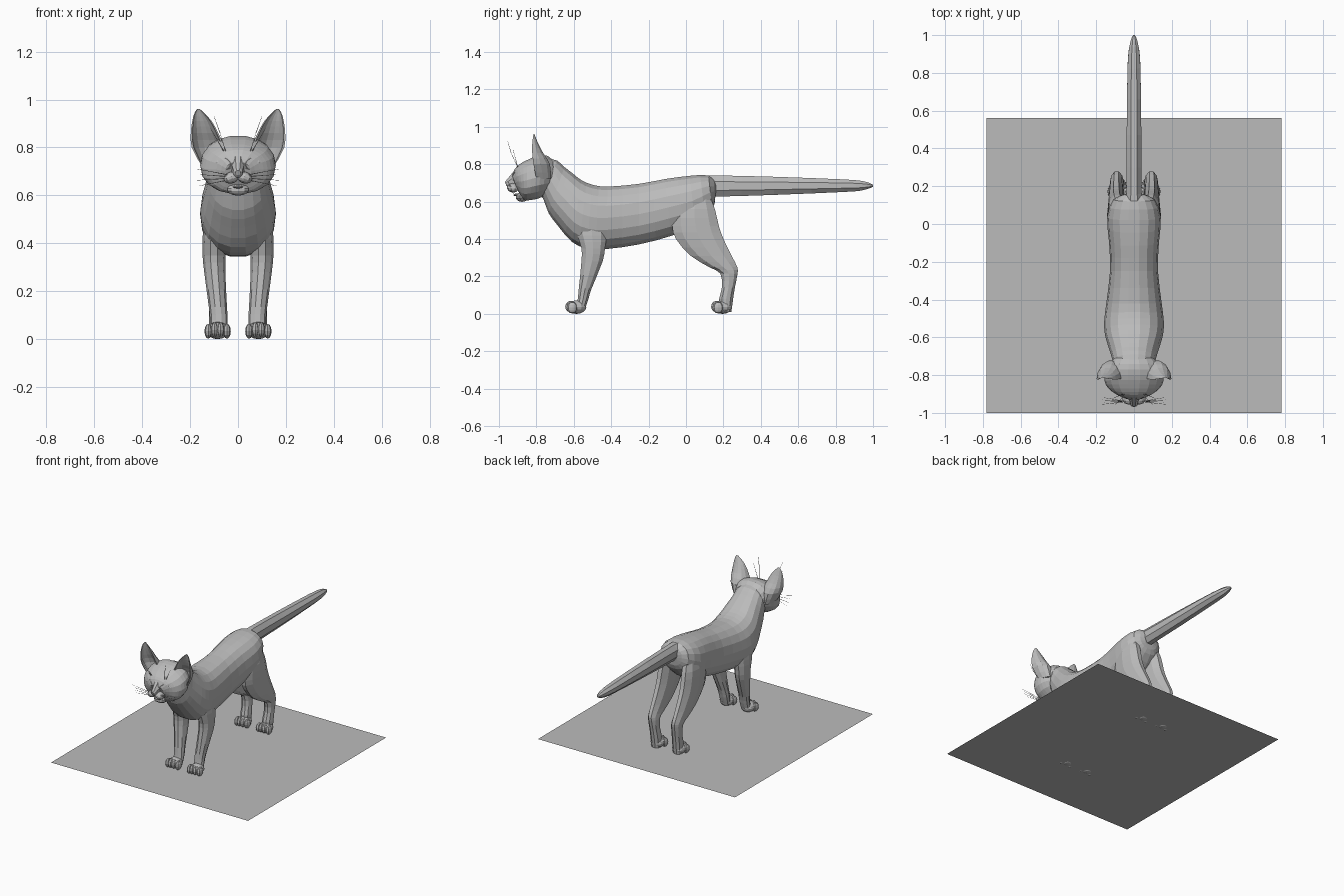
import bpy, bmesh, math
from mathutils import Vector, Matrix

if "Cube" in bpy.data.objects:
    bpy.data.objects.remove(bpy.data.objects["Cube"])

grey = bpy.data.materials.new("plain grey")
grey.diffuse_color = (0.5, 0.5, 0.5, 1)
grey.use_nodes = True
grey.node_tree.nodes["Principled BSDF"].inputs["Base Color"].default_value = grey.diffuse_color


def finish(bm, name):
    bmesh.ops.recalc_face_normals(bm, faces=bm.faces)
    me = bpy.data.meshes.new(name)
    bm.to_mesh(me)
    bm.free()
    me.materials.append(grey)
    ob = bpy.data.objects.new(name, me)
    bpy.context.collection.objects.link(ob)
    return ob


def densify(rows, n):
    # Catmull-Rom interpolation between stations
    out = []
    for i in range(len(rows) - 1):
        a, b, c, d = (rows[max(i - 1, 0)], rows[i], rows[i + 1], rows[min(i + 2, len(rows) - 1)])
        for k in range(n):
            t = k / n
            out.append([0.5 * (2 * q + (r - p) * t + (2 * p - 5 * q + 4 * r - s) * t * t
                               + (3 * q - p - 3 * r + s) * t ** 3)
                        for p, q, r, s in zip(a, b, c, d)])
    out.append(list(rows[-1]))
    return out


def skin(bm, rings):
    vs = [[bm.verts.new(p) for p in r] for r in rings]
    n = len(vs[0])
    for a, b in zip(vs, vs[1:]):
        for i in range(n):
            j = (i + 1) % n
            bm.faces.new((a[i], a[j], b[j], b[i]))
    bm.faces.new(vs[0])
    bm.faces.new(vs[-1][::-1])


def sgn_pow(v, e):
    return math.copysign(abs(v) ** e, v)


def spine_loft(name, rows, sides, n=2, e=1.0):
    # rows: y_top, z_top, y_bottom, z_bottom, half width
    rings = []
    for yt, zt, yb, zb, w in densify(rows, n):
        ring = []
        for k in range(sides):
            a = 2 * math.pi * (k + 0.5) / sides
            c, s = sgn_pow(math.cos(a), e), sgn_pow(math.sin(a), e)
            c /= math.cos(math.pi / sides)
            ring.append((w * s, (yt + yb) / 2 + c * (yt - yb) / 2, (zt + zb) / 2 + c * (zt - zb) / 2))
        rings.append(ring)
    bm = bmesh.new()
    skin(bm, rings)
    return finish(bm, name)


def leg(name, rows, side, sides=10):
    # rows: z, centre x, y_front, y_back, half width
    bm = bmesh.new()
    skin(bm, [[(side * (cx + w * math.cos(2 * math.pi * k / sides)),
                (yf + yb) / 2 + (yb - yf) / 2 * math.sin(2 * math.pi * k / sides), z)
               for k in range(sides)] for z, cx, yf, yb, w in densify(rows, 2)])
    return finish(bm, name)


def blob(bm, centre, radii, u=10, v=7, tilt=0):
    m = Matrix.Translation(centre) @ Matrix.Rotation(tilt, 4, 'Y') @ Matrix.Diagonal((*radii, 1))
    bmesh.ops.create_uvsphere(bm, u_segments=u, v_segments=v, radius=1, matrix=m)


def hair(bm, a, b, r=0.0018):
    a, b = Vector(a), Vector(b)
    d = b - a
    m = Matrix.Translation((a + b) / 2) @ d.to_track_quat('Z', 'Y').to_matrix().to_4x4()
    bmesh.ops.create_cone(bm, cap_ends=True, segments=4, radius1=r, radius2=r * 0.4,
                          depth=d.length, matrix=m)


# torso and neck
spine_loft("torso", [(.165, .70, .155, .61, .04), (.12, .74, .14, .56, .11), (.02, .738, .05, .47, .142),
                     (-.115, .72, -.08, .417, .132), (-.25, .695, -.25, .372, .127),
                     (-.42, .68, -.425, .347, .147), (-.50, .69, -.53, .35, .158),
                     (-.56, .715, -.61, .385, .154), (-.605, .75, -.68, .465, .138),
                     (-.65, .785, -.735, .54, .122), (-.69, .82, -.765, .62, .112),
                     (-.74, .83, -.80, .65, .10)], 18, 2, 0.9)

# tail
spine_loft("tail", [(.06, .735, .09, .63, .06), (.16, .74, .16, .627, .044), (.47, .733, .47, .636, .042),
                    (.82, .72, .85, .652, .037), (.94, .711, .94, .66, .026),
                    (.985, .698, .985, .673, .014), (1.0, .69, 1.0, .68, .004)], 8, 2)

# head
spine_loft("head", [(-.69, .80, -.725, .66, .10), (-.74, .845, -.77, .625, .143),
                    (-.80, .842, -.81, .612, .158), (-.85, .822, -.85, .607, .15),
                    (-.89, .80, -.873, .615, .124), (-.915, .775, -.888, .64, .09),
                    (-.93, .738, -.90, .66, .055)], 18, 2, 0.92)
spine_loft("nose_bridge", [(-.895, .795, -.89, .68, .035), (-.935, .745, -.92, .67, .026),
                           (-.962, .713, -.95, .675, .02), (-.968, .704, -.96, .685, .012)], 8, 1)

# muzzle, chin and tongue
bm = bmesh.new()
for s in (-1, 1):
    blob(bm, (s * .027, -.924, .674), (.036, .033, .024), tilt=s * .3)
blob(bm, (0, -.877, .624), (.048, .034, .025))
finish(bm, "muzzle")
bm = bmesh.new()
blob(bm, (0, -.898, .636), (.022, .026, .008))
finish(bm, "tongue")

# eyes with almond-shaped lids
for s, side in ((-1, "right"), (1, "left")):
    bm = bmesh.new()
    blob(bm, (s * .07, -.882, .735), (.036, .028, .022), 12, 8, -s * .2)
    finish(bm, side + "_eye")
    bm = bmesh.new()
    rings = []
    for k in range(14):
        a = 2 * math.pi * k / 14
        ring = []
        for j in range(4):
            b = math.pi / 2 * j
            r = 1 + .16 * math.cos(b)
            x = .04 * r * math.cos(a)
            ring.append((s * (.07 + x), -.9 + x * .55 + .007 * math.sin(b),
                         .735 + .026 * r * math.sin(a) + x * .2))
        rings.append([bm.verts.new(p) for p in ring])
    for k in range(14):
        for j in range(4):
            p, q = rings[k], rings[(k + 1) % 14]
            bm.faces.new((p[j], p[(j + 1) % 4], q[(j + 1) % 4], q[j]))
    finish(bm, side + "_eyelid")

    # cupped ear: z, inner x, outer x, front y, depth
    rings = []
    for z, xi, xo, yf, d in densify([(.72, .075, .15, -.80, .08), (.80, .06, .193, -.815, .09),
                                     (.86, .082, .197, -.822, .06), (.91, .11, .191, -.822, .033),
                                     (.945, .142, .181, -.818, .014), (.961, .16, .169, -.815, .004)], 2):
        arc = [math.pi * k / 7 for k in range(8)]
        pt = lambda a, f: (s * ((xi + xo) / 2 - f * (xo - xi) / 2 * math.cos(a)),
                           yf + d * (f * f) * math.sin(a), z)
        rings.append([pt(a, 1) for a in arc] + [pt(a, .88) for a in reversed(arc)])
    bm = bmesh.new()
    skin(bm, rings)
    finish(bm, side + "_ear")

    # whiskers on the cheek and brow
    bm = bmesh.new()
    for i, dz in enumerate((.035, .012, -.012, -.035)):
        hair(bm, (s * .04, -.94, .675 + dz * .3), (s * (.17 - .01 * (i % 2)), -.955 + .012 * i, .675 + dz))
    hair(bm, (s * .052, -.90, .785), (s * .075, -.935, .86))
    hair(bm, (s * .075, -.935, .86), (s * .10, -.955, .93))
    hair(bm, (s * .06, -.90, .785), (s * .115, -.925, .88))
    finish(bm, side + "_whiskers")

    # legs
    leg(side + "_front_leg", [(.52, .09, -.60, -.42, .05), (.42, .098, -.585, -.42, .05),
                              (.35, .1, -.562, -.43, .048), (.28, .097, -.562, -.443, .044),
                              (.135, .084, -.575, -.503, .038), (.08, .08, -.58, -.52, .037),
                              (.02, .082, -.59, -.54, .035)], s)
    leg(side + "_hind_leg", [(.66, .08, -.01, .12, .04), (.56, .09, -.07, .16, .05),
                             (.47, .093, -.08, .182, .049), (.40, .094, -.06, .207, .046),
                             (.31, .094, .02, .25, .04), (.25, .093, .12, .278, .036),
                             (.215, .091, .182, .278, .035), (.14, .088, .19, .263, .034),
                             (.08, .086, .175, .254, .036), (.01, .085, .18, .244, .034)], s)

    # paws with four toes
    for part, y in (("front", -.59), ("hind", .19)):
        bm = bmesh.new()
        blob(bm, (s * .085, y + .005, .036), (.047, .052, .036), 12, 8)
        for k in range(4):
            o = k - 1.5
            blob(bm, (s * .085 + o * .026, y - .03 + .008 * abs(o), .033 + .006 * (abs(o) < 1)),
                 (.016, .03, .031), 8, 6)
        finish(bm, side + "_" + part + "_paw")

# flat square sheet under the cat
bm = bmesh.new()
bmesh.ops.create_grid(bm, x_segments=1, y_segments=1, size=.78,
                      matrix=Matrix.Translation((0, -.22, .006)))
finish(bm, "base_sheet")
